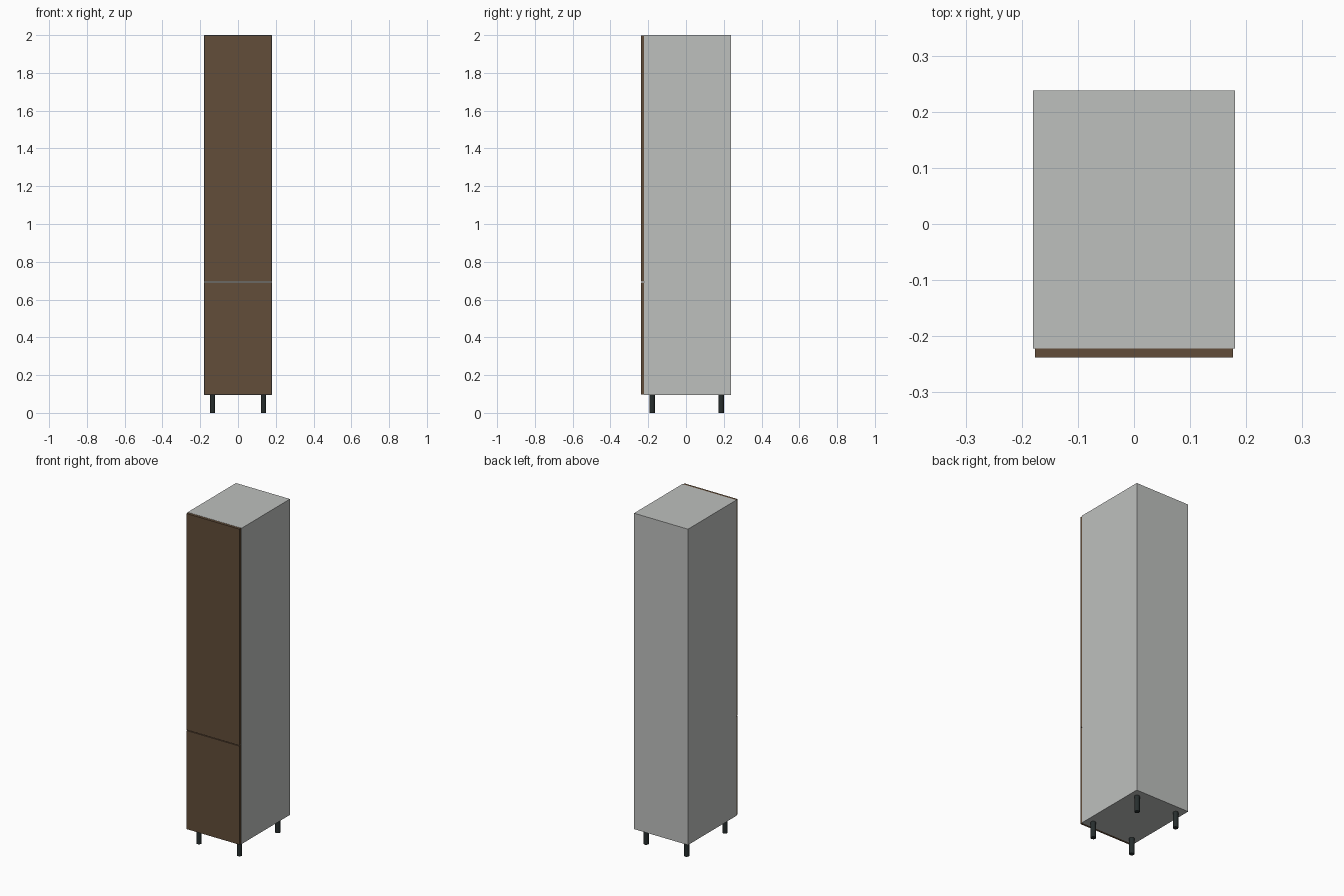
import bpy, bmesh
from mathutils import Matrix

if "Cube" in bpy.data.objects:
    bpy.data.objects.remove(bpy.data.objects["Cube"])


def material(name, rgb):
    m = bpy.data.materials.new(name)
    m.diffuse_color = (*rgb, 1.0)
    m.use_nodes = True
    m.node_tree.nodes["Principled BSDF"].inputs["Base Color"].default_value = m.diffuse_color
    return m


GREY = material("light_grey_laminate", (0.515, 0.527, 0.515))
BROWN = material("brown_wood", (0.122, 0.074, 0.041))
DARK = material("dark_plastic", (0.020, 0.027, 0.027))


def finish(name, bm, mat):
    mesh = bpy.data.meshes.new(name)
    bm.to_mesh(mesh)
    bm.free()
    mesh.materials.append(mat)
    ob = bpy.data.objects.new(name, mesh)
    bpy.context.collection.objects.link(ob)
    return ob


def box(name, x, y, z, mat):
    """Box from (min, max) ranges on each axis."""
    bm = bmesh.new()
    size = [r[1] - r[0] for r in (x, y, z)]
    mid = [(r[1] + r[0]) / 2 for r in (x, y, z)]
    bmesh.ops.create_cube(bm, size=1.0, matrix=Matrix.Translation(mid) @ Matrix.Diagonal((*size, 1)))
    return finish(name, bm, mat)


def leg(name, x, y):
    bm = bmesh.new()
    bmesh.ops.create_cone(bm, cap_ends=True, segments=24, radius1=0.0145, radius2=0.0145,
                          depth=BOTTOM, matrix=Matrix.Translation((x, y, BOTTOM / 2)))
    ob = finish(name, bm, DARK)
    for p in ob.data.polygons:
        p.use_smooth = len(p.vertices) == 4


W, T = 0.18, 0.016               # half width, board thickness
FRONT, BACK = -0.222, 0.238      # carcass depth
BOTTOM, TOP = 0.096, 2.0
BACK_T = 0.003
inner = (-W + T, W - T)
depth = (FRONT, BACK - BACK_T)

# carcass: sides, top, bottom and thin back
box("left_side", (-W, -W + T), depth, (BOTTOM, TOP), GREY)
box("right_side", (W - T, W), depth, (BOTTOM, TOP), GREY)
box("top_panel", inner, depth, (TOP - T, TOP), GREY)
box("bottom_panel", inner, depth, (BOTTOM, BOTTOM + T), GREY)
box("back_panel", (-W, W), (BACK - BACK_T, BACK), (BOTTOM, TOP), GREY)

# shelves, the lowest one behind the gap between the doors
for i, z in enumerate((0.693, 1.02, 1.34, 1.66)):
    box(f"shelf_{i + 1}", inner, (FRONT, BACK - BACK_T), (z - T / 2, z + T / 2), GREY)

# doors
for name, z in (("lower_door", (BOTTOM + 0.001, 0.691)), ("upper_door", (0.695, TOP - 0.001))):
    box(name, (-0.1765, 0.1765), (-0.238, FRONT), z, BROWN)

# legs
for xs, side in ((-1, "left"), (1, "right")):
    for y, end in ((-0.179, "front"), (0.1865, "back")):
        leg(f"{end}_{side}_leg", xs * 0.135, y)
